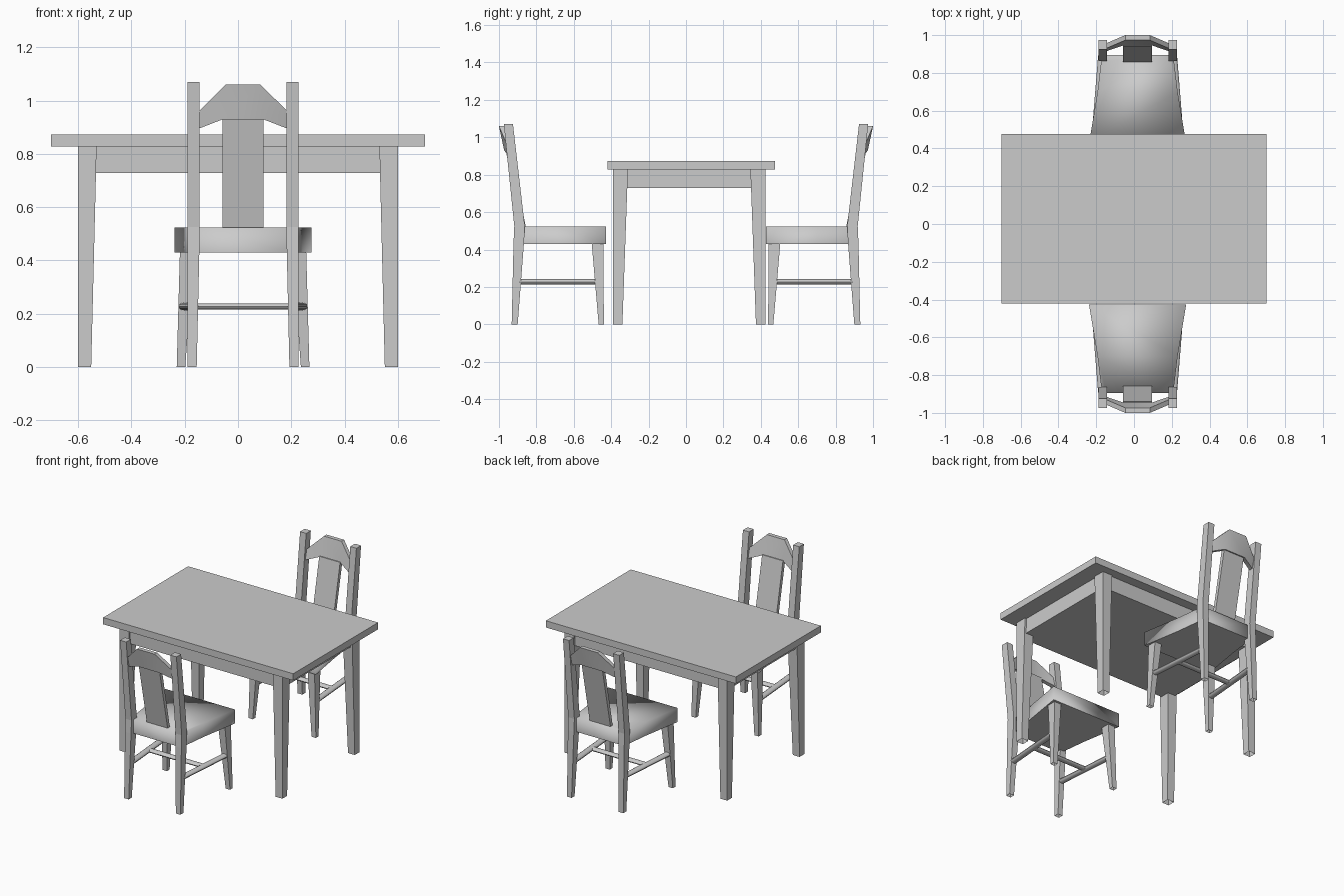
import bpy, bmesh
from mathutils import Vector

if "Cube" in bpy.data.objects:
    bpy.data.objects.remove(bpy.data.objects["Cube"])

CX = 0.019          # chair centre line in x


def make(name, verts, faces):
    me = bpy.data.meshes.new(name)
    me.from_pydata(verts, [], faces)
    bm = bmesh.new()
    bm.from_mesh(me)
    bmesh.ops.recalc_face_normals(bm, faces=bm.faces)
    bm.to_mesh(me)
    bm.free()
    ob = bpy.data.objects.new(name, me)
    bpy.context.collection.objects.link(ob)
    return ob


def loft(name, rings, open_bottom=False):
    """Skin a stack of rings with equal point counts and cap the ends."""
    n = len(rings[0])
    verts = [p for r in rings for p in r]
    faces = [list(range(len(verts) - n, len(verts)))]
    if not open_bottom:
        faces.append(list(range(n)))
    for k in range(len(rings) - 1):
        for i in range(n):
            j = (i + 1) % n
            faces.append([k * n + i, k * n + j, (k + 1) * n + j, (k + 1) * n + i])
    return make(name, verts, faces)


def rect(x0, x1, y0, y1, z):
    return [(x0, y0, z), (x1, y0, z), (x1, y1, z), (x0, y1, z)]


def box(name, x0, x1, y0, y1, z0, z1):
    return loft(name, [rect(x0, x1, y0, y1, z0), rect(x0, x1, y0, y1, z1)])


def rod(name, a, b, width, height):
    """Horizontal oval bar from a to b."""
    a, b = Vector(a), Vector(b)
    d = b - a
    bpy.ops.mesh.primitive_cylinder_add(vertices=12, radius=1, depth=1, location=(a + b) / 2)
    ob = bpy.context.object
    ob.name = name
    ob.rotation_euler = d.to_track_quat('Z', 'Y').to_euler()
    ob.scale = (width / 2, height / 2, d.length)
    bpy.ops.object.shade_smooth_by_angle()


# Table top
box("table_top", -0.702, 0.702, -0.42, 0.476, 0.828, 0.873)

# Table legs, tapered on the inner faces below the apron, open at the floor
TY0, TY1 = -0.39, 0.424
for sx in (-1, 1):
    for yo, d in ((TY0, 1), (TY1, -1)):
        loft("table_leg", [rect(sx * 0.601, sx * (0.601 - w), yo, yo + d * e, z)
                           for z, w, e in ((0, 0.05, 0.05), (0.73, 0.068, 0.076), (0.828, 0.07, 0.08))], True)

# Table apron, a solid block under the top
box("apron", -0.589, 0.589, TY0 + 0.012, TY1 - 0.012, 0.728, 0.828)


def chair(f):
    """Build one chair; f = 1 has its back towards -y, f = -1 towards +y."""
    # Seat: tapered slab, soft sides and top, crisp flat underside
    half = [(0.257, -0.427), (0.212, -0.70), (0.193, -0.86), (0.165, -0.895)]
    outline = half + [(-x, y) for x, y in reversed(half)]
    seat = loft("seat", [[(CX + x, f * y, z) for x, y in outline] for z in (0.43, 0.523)])
    seat.data.shade_smooth()
    bm = bmesh.new()
    bm.from_mesh(seat.data)
    for e in bm.edges:
        if all(v.co.z < 0.45 for v in e.verts):
            e.smooth = False
    bm.to_mesh(seat.data)
    bm.free()

    for s in (-1, 1):
        # Back posts: z, inner x, back y, front y
        loft("back_post", [rect(CX + s * xi, CX + s * 0.208, f * y0, f * y1, z)
                           for z, xi, y0, y1 in ((0, 0.174, -0.932, -0.90),
                                                 (0.44, 0.164, -0.922, -0.866),
                                                 (0.525, 0.163, -0.918, -0.862),
                                                 (1.07, 0.163, -0.974, -0.925))], True)
        # Front legs, slightly splayed
        loft("front_leg", [rect(CX + s * xi, CX + s * xo, f * y0, f * y1, z)
                           for z, xi, xo, y0, y1 in ((0, 0.217, 0.249, -0.467, -0.439),
                                                     (0.433, 0.186, 0.237, -0.504, -0.442))], True)
        # Side stretchers
        rod("side_stretcher", (CX + s * 0.188, f * -0.89, 0.227), (CX + s * 0.222, f * -0.47, 0.227), 0.042, 0.029)
    # Cross stretcher
    rod("cross_stretcher", (CX - 0.205, f * -0.68, 0.227), (CX + 0.205, f * -0.68, 0.227), 0.042, 0.024)

    # Back splat, leaning
    loft("back_splat", [rect(CX - 0.077, CX + 0.077, f * y0, f * y1, z)
                        for z, y0, y1 in ((0.515, -0.878, -0.855), (0.935, -0.965, -0.940))])

    # Crest rail: bowed back, arched; columns are x bottom, x top, z bottom, z top, back y bottom, back y top
    cols = [(0.17, 0.17, 0.893, 0.956, -0.940, -0.955), (0.077, 0.065, 0.929, 1.06, -0.972, -1.0)]
    cols = cols + [(-c[0], -c[1], *c[2:]) for c in reversed(cols)]
    t = 0.027
    crest = loft("crest_rail", [[(CX + xb, f * yb, zb), (CX + xb, f * (yb + t), zb),
                                 (CX + xt, f * (yt + t), zt), (CX + xt, f * yt, zt)]
                                for xb, xt, zb, zt, yb, yt in cols])
    crest.data.shade_smooth()
    crest.data.set_sharp_from_angle(angle=0.5)


chair(1)
chair(-1)
